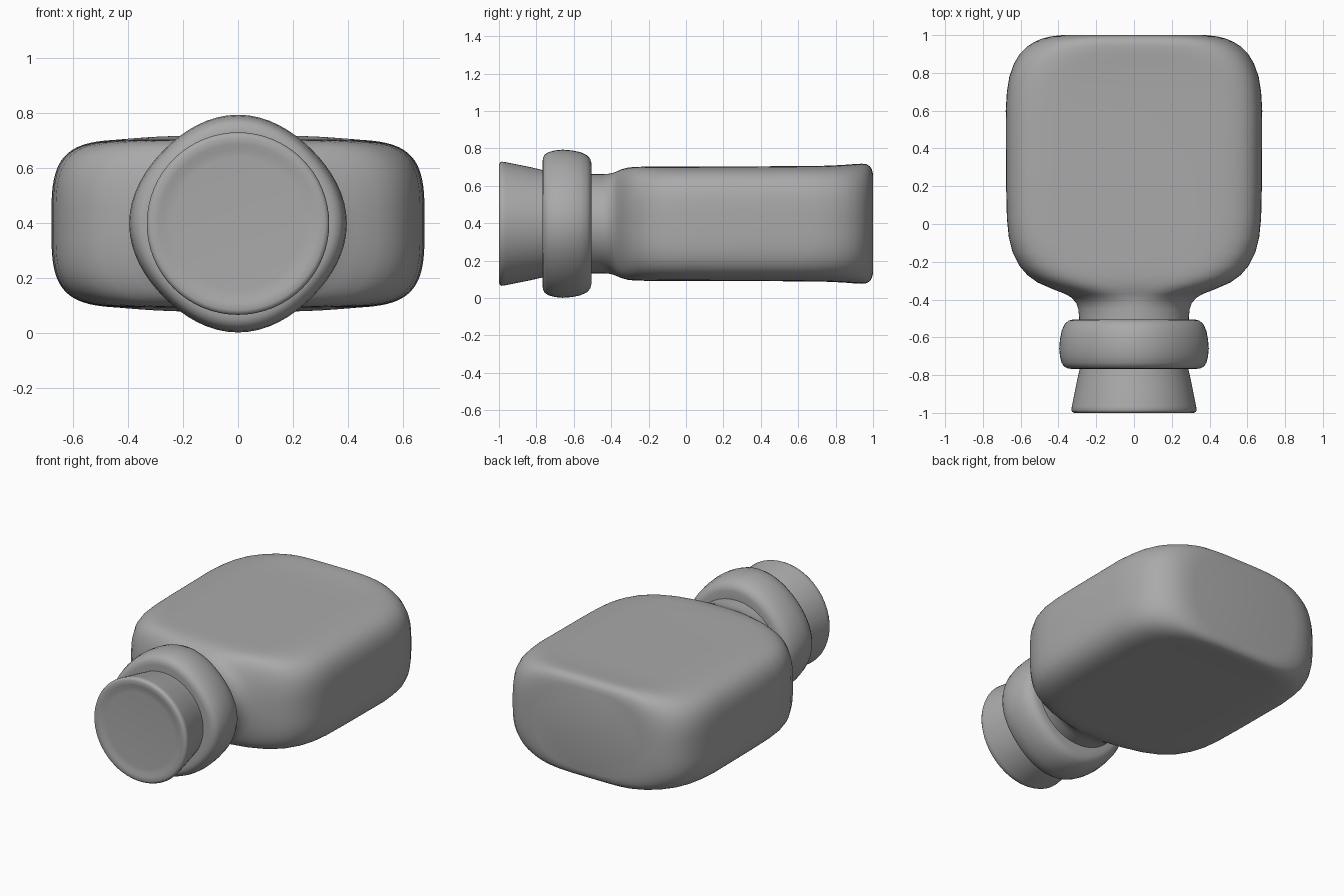
import bpy, bmesh, math

AXIS_Z = 0.397   # height of the bottle's long axis

glass = bpy.data.materials.new("plain grey")
glass.diffuse_color = (0.4, 0.4, 0.4, 1)


def power(v, p):
    return math.copysign(abs(v) ** p, v)


def loft(name, rows, segments=96, lobes=0.0, angle=40):
    """Skin superellipse rings (y, half width, half height, exponent x, exponent z)."""
    bm = bmesh.new()
    rings = []
    for y, w, h, n, m in rows:
        ring = []
        for i in range(segments):
            a = 2 * math.pi * i / segments
            k = 1 - lobes * math.sin(2 * a) ** 2
            ring.append(bm.verts.new((w * k * power(math.cos(a), 2 / n), y,
                                      AXIS_Z + h * k * power(math.sin(a), 2 / m))))
        rings.append(ring)
    for r, s in zip(rings, rings[1:]):
        for i in range(segments):
            j = (i + 1) % segments
            bm.faces.new((r[i], r[j], s[j], s[i]))
    bm.faces.new(rings[0])
    bm.faces.new(rings[-1])
    bmesh.ops.recalc_face_normals(bm, faces=bm.faces)
    mesh = bpy.data.meshes.new(name)
    bm.to_mesh(mesh)
    bm.free()
    mesh.materials.append(glass)
    obj = bpy.data.objects.new(name, mesh)
    bpy.context.collection.objects.link(obj)
    bpy.ops.object.select_all(action='DESELECT')
    obj.select_set(True)
    bpy.context.view_layer.objects.active = obj
    bpy.ops.object.shade_smooth_by_angle(angle=math.radians(angle))
    return obj


def turned(name, profile, **kw):
    """Round part from (y, radius) points."""
    return loft(name, [(y, r, r, 2, 2) for y, r in profile], **kw)


# flattened bottle body with shoulders and neck
loft("bottle_body", [
    (-0.62, 0.29, 0.265, 2, 2),
    (-0.50, 0.29, 0.265, 2, 2),
    (-0.45, 0.295, 0.265, 2, 2),
    (-0.42, 0.305, 0.266, 2.1, 2),
    (-0.39, 0.33, 0.272, 2.4, 2.1),
    (-0.37, 0.365, 0.28, 2.9, 2.2),
    (-0.345, 0.43, 0.291, 3.6, 2.4),
    (-0.31, 0.51, 0.300, 4.5, 2.7),
    (-0.27, 0.565, 0.304, 5.5, 3),
    (-0.22, 0.608, 0.305, 6.3, 3.2),
    (-0.15, 0.643, 0.305, 7, 3.4),
    (-0.07, 0.663, 0.305, 7.6, 3.5),
    (0.03, 0.673, 0.305, 8, 3.5),
    (0.20, 0.677, 0.306, 8, 3.5),
    (0.60, 0.679, 0.308, 8, 3.5),
    (0.70, 0.673, 0.309, 7.5, 3.4),
    (0.78, 0.660, 0.311, 7, 3.3),
    (0.85, 0.635, 0.315, 6, 3.2),
    (0.90, 0.605, 0.319, 5, 3.1),
    (0.94, 0.565, 0.321, 4.3, 3),
    (0.965, 0.525, 0.318, 4, 2.9),
    (0.982, 0.485, 0.308, 3.8, 2.8),
    (0.993, 0.44, 0.292, 3.6, 2.7),
    (1.0, 0.38, 0.265, 3.4, 2.6),
], segments=128)

# thick rounded collar around the neck
turned("neck_collar", [
    (-0.51, 0.26), (-0.505, 0.32), (-0.512, 0.347), (-0.53, 0.367),
    (-0.565, 0.383), (-0.61, 0.392), (-0.66, 0.396), (-0.70, 0.392),
    (-0.735, 0.383), (-0.755, 0.37), (-0.765, 0.35), (-0.767, 0.33),
    (-0.762, 0.26),
], segments=64, lobes=0.04)

# flared stopper with a slightly dished front face
turned("stopper", [
    (-0.70, 0.28), (-0.765, 0.287), (-0.83, 0.302), (-0.90, 0.316),
    (-0.965, 0.329), (-0.985, 0.332), (-0.995, 0.327), (-1.0, 0.315),
    (-0.998, 0.29), (-0.992, 0.27), (-0.99, 0.24),
], segments=64, angle=50)
